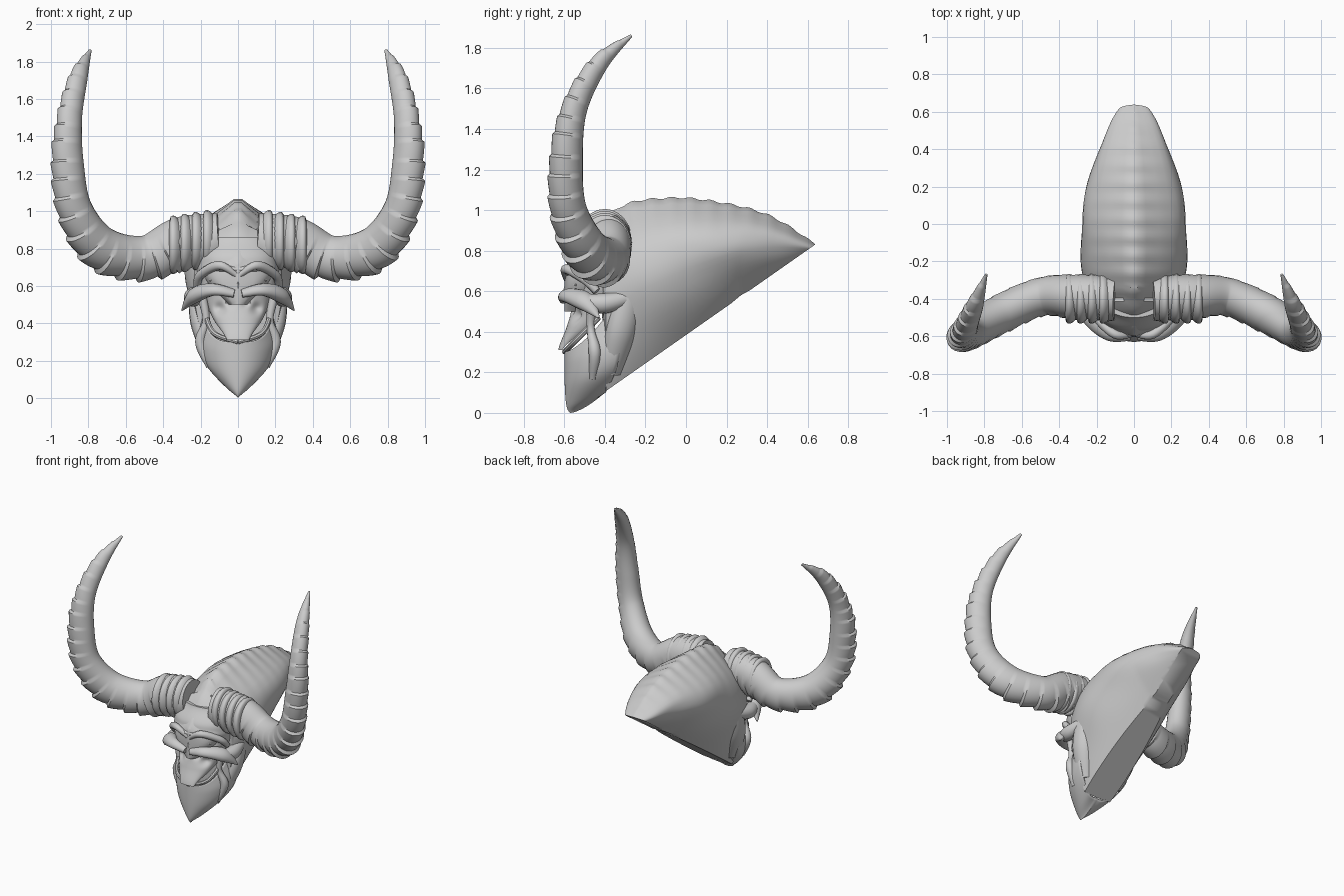
import bpy, bmesh
from math import sin, cos, pi, exp, radians, sqrt
from mathutils import Vector

cube = bpy.data.objects.get("Cube")
if cube:
    bpy.data.objects.remove(cube, do_unlink=True)

grey = (.6, .6, .6, 1)
bone = bpy.data.materials.new("bone_grey")
bone.use_nodes = True
bone.diffuse_color = grey
bone.node_tree.nodes["Principled BSDF"].inputs["Base Color"].default_value = grey


def spline(keys, t):
    """Smooth interpolation through evenly spaced tuples, t from 0 to 1."""
    place = max(0, min(t, .9999)) * (len(keys) - 1)
    index = int(place)
    f = place - index
    before, start, end, after = (Vector(keys[min(max(index + k, 0), len(keys) - 1)])
                                 for k in (-1, 0, 1, 2))
    leave, arrive = (end - before) / 2, (after - start) / 2
    ease = f * f * (3 - 2 * f)
    return start.lerp(end, ease) + leave * f * (1 - f) ** 2 - arrive * f * f * (1 - f)


def steps(count):
    return [i / count for i in range(count + 1)]


def skin(name, rows, closed=True, mirror=False, wall=0, cut=None):
    """Joins rows of points into one smooth surface."""
    bm = bmesh.new()
    grid = [[bm.verts.new(point) for point in row] for row in rows]
    size = len(grid[0])
    for row, following in zip(grid, grid[1:]):
        for j in range(size if closed else size - 1):
            k = (j + 1) % size
            bm.faces.new((row[j], row[k], following[k], following[j]))
    if closed:
        bm.faces.new(grid[0])
        bm.faces.new(grid[-1])
    bmesh.ops.remove_doubles(bm, verts=bm.verts, dist=.0005)
    if cut:
        everything = bm.verts[:] + bm.edges[:] + bm.faces[:]
        bmesh.ops.bisect_plane(bm, geom=everything, plane_co=cut[0], plane_no=cut[1], clear_outer=True)
        bmesh.ops.holes_fill(bm, edges=[edge for edge in bm.edges if edge.is_boundary])
    bmesh.ops.recalc_face_normals(bm, faces=bm.faces)
    mesh = bpy.data.meshes.new(name)
    bm.to_mesh(mesh)
    bm.free()
    mesh.materials.append(bone)
    part = bpy.data.objects.new(name, mesh)
    bpy.context.collection.objects.link(part)
    if wall:
        part.modifiers.new("wall", 'SOLIDIFY').thickness = wall
    if mirror:
        part.modifiers.new("pair", 'MIRROR')
    bpy.ops.object.select_all(action='DESELECT')
    bpy.context.view_layer.objects.active = part
    part.select_set(True)
    bpy.ops.object.shade_smooth_by_angle(angle=radians(40))


def tube(name, keys, centre, count=24, sides=14, flat=1, teeth=0):
    """Mirrored tapered tube through (x, y, z, radius), with stepped ridges facing away from centre."""
    rows = []
    for t in steps(count):
        *place, radius = spline(keys, t)
        place = Vector(place)
        tangent = (spline(keys, t + .01) - spline(keys, t - .01)).to_3d().normalized()
        out = place - Vector(centre)
        out = (out - tangent * out.dot(tangent)).normalized()
        side = tangent.cross(out) * flat
        ridge = .15 * ((t * teeth) % 1 - .4) if teeth else 0
        row = []
        for j in range(sides):
            angle = 2 * pi * j / sides
            reach = radius * (1 + ridge * max(0, .4 + cos(angle)))
            row.append(place + reach * (out * cos(angle) + side * sin(angle)))
        rows.append(row)
    skin(name, rows, mirror=True)


# Long swept-back cranium with a crest, cut flat at the neck
crest_line = [(-.6, .72), (-.35, 1), (-.1, 1.06), (.16, 1.04), (.42, .97), (.67, .81)]
side_shape = [(.3, 0), (.65, .2), (.9, .4), (1, .6), (.8, .8), (.07, 1)]
rows = []
for t in steps(72):
    y, top = spline(crest_line, t)
    tail = .67 - y
    width = .65 * sqrt(t) * (1 - t) ** .75 + .005
    bottom = .5 if y < -.4 else .8 - .55 * tail - .3 * max(0, tail - .4)
    half = []
    for s in steps(18):
        side, v = spline(side_shape, s)
        fold = 1 + .02 * sin(14 * y + 9 * v) * sin(pi * v)
        notch = .005 * sin(65 * y) * s ** 8 * min(1, width * 8)
        half.append((side * width * fold, y, bottom + (top - bottom) * v + notch))
    rows.append(half + [(-x, depth, z) for x, depth, z in reversed(half)])
skin("cranium", rows, cut=((0, -.42, .09), (0, .7, -1)))


def bump(x, z, centre_x, centre_z, size_x, size_z):
    return exp(-((abs(x) - centre_x) / size_x) ** 2 - ((z - centre_z) / size_z) ** 2)


def relief(x, z):
    """Brow, eye sockets, eyeballs, nose bridge, nostrils and cheek hollows."""
    brow = .04 * bump(x, z, .08, .69, .1, .02)
    socket = .05 * bump(x, z, .1, .63, .06, .03)
    eye = .03 * bump(x, z, .1, .63, .04, .01)
    bridge = .04 * bump(x, z, 0, .6, .03, .06)
    nostril = .05 * bump(x, z, .04, .53, .02, .03)
    hollow = .03 * bump(x, z, .1, .48, .03, .03)
    return brow - socket + eye + bridge - nostril - hollow


# Face plate from forehead to muzzle: front, back and half width at even heights
face = [(-.5, -.4, .16), (-.57, -.4, .21), (-.57, -.36, .22),
        (-.56, -.4, .18), (-.59, -.49, .13), (-.63, -.61, .06)]
rows = []
for t in steps(90):
    front, back, width = spline(face, t)
    z = .86 - .55 * t
    row = []
    for s in steps(48):
        angle = pi * (s - .5)
        x, bulge = width * sin(angle), max(0, cos(angle))
        row.append((x, back + (front - back) * bulge ** .8 - relief(x, z) * sqrt(bulge), z))
    rows.append(row)
skin("face_plate", rows)

# Lower jaw from the smiling rim to the chin: half width, length, height, rise at the corners
jaw = [(.18, .2, .3, .17), (.22, .27, .24, .12), (.19, .26, .14, .09), (.08, .2, .04, .07), (0, .17, 0, .1)]
rows = []
for t in steps(24):
    width, length, height, rise = spline(jaw, t)
    row = []
    for s in steps(40):
        angle = pi * (s - .5)
        sweep = 1 - cos(angle)
        row.append((width * sin(angle), length * sweep - .6 + .03 * t ** 4, height + rise * sweep ** 1.5))
    rows.append(row)
skin("lower_jaw", rows, closed=False, wall=.01)

# Lip, muscle straps and hinges of the jaw
skull_middle = (0, -.4, .5)
tube("jaw_lip", [(0, -.6, .3, .012), (.13, -.55, .35, .014), (.18, -.43, .47, .014)], skull_middle, sides=8)
tube("cheek_strap", [(.2, -.46, .57, .03), (.17, -.47, .42, .02), (.2, -.45, .3, .03), (.15, -.46, .17, .02)],
     skull_middle, sides=10)
tube("jaw_hinge", [(.2, -.27, .6, .06), (.19, -.32, .4, .06), (.13, -.37, .2, .04)], skull_middle, flat=1.3)

# Hooked cheekbones, arches running back to the skull, and brows
tube("cheekbone", [(.02, -.6, .56, .02), (.13, -.59, .58, .03), (.23, -.5, .55, .04), (.3, -.43, .47, .004)],
     (.1, -.4, .3), flat=1.3)
tube("cheek_arch", [(.21, -.52, .56, .03), (.24, -.4, .54, .05), (.2, -.18, .6, .02)], skull_middle)
tube("brow_ridge", [(.01, -.59, .66, .015), (.1, -.59, .71, .024), (.2, -.5, .66, .024), (.22, -.44, .6, .02)],
     skull_middle, sides=10)
tube("eyelid", [(.05, -.57, .62, .006), (.1, -.57, .64, .01), (.15, -.54, .63, .006)], skull_middle, sides=8)

# Great curved horns with stepped ridges on the outer side
horn = [(.1, -.4, .85, .14), (.3, -.39, .83, .14), (.5, -.39, .75, .12), (.73, -.49, .8, .12),
        (.87, -.58, 1, .1), (.91, -.59, 1.25, .09), (.9, -.55, 1.5, .07), (.85, -.43, 1.72, .05),
        (.79, -.27, 1.86, .008)]
tube("horn", horn, (.5, -.3, 1.3), count=176, sides=28, flat=.85, teeth=22)

# Wrinkled collars where the horns leave the forehead
for number in range(4):
    x, z = .15 + .06 * number, .85 - .01 * number
    collar = [(x - .04, -.4, z, .1), (x, -.4, z, .15), (x + .03, -.4, z, .15), (x + .04, -.4, z, .1)]
    tube(f"horn_collar_{number + 1}", collar, (x, -.4, 0), count=12, sides=24, flat=.85)
